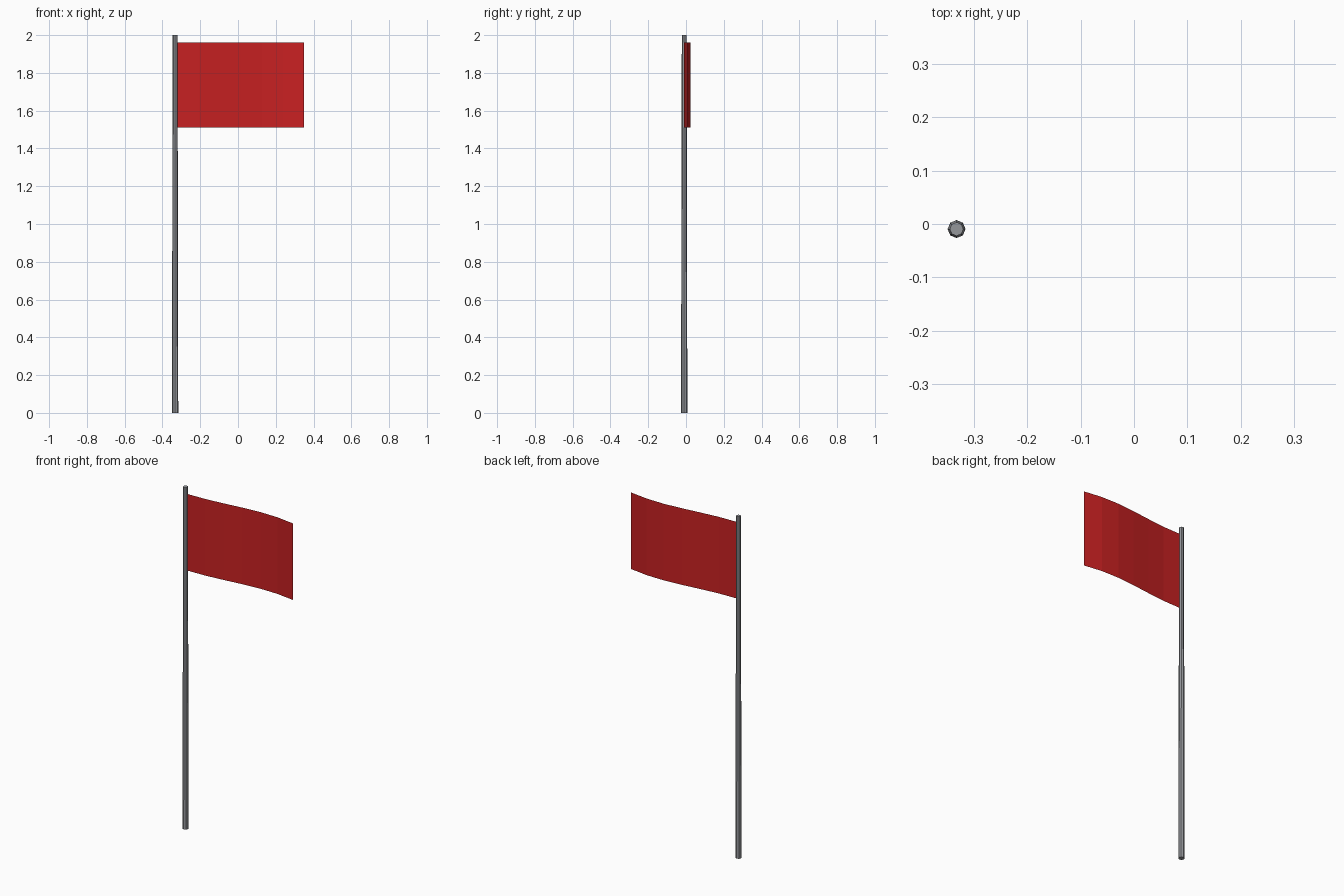
import bpy, bmesh

if "Cube" in bpy.data.objects:
    bpy.data.objects.remove(bpy.data.objects["Cube"])


def material(name, rgb):
    m = bpy.data.materials.new(name)
    m.diffuse_color = (*rgb, 1)
    m.use_nodes = True
    m.node_tree.nodes["Principled BSDF"].inputs["Base Color"].default_value = m.diffuse_color
    return m


steel = material("steel_grey", (0.30, 0.31, 0.33))
red = material("flag_red", (0.58, 0.015, 0.016))

# Slightly tapered eight-sided pole
bpy.ops.mesh.primitive_cone_add(vertices=8, radius1=0.0168, radius2=0.0128,
                                depth=2, location=(-0.333, -0.0095, 1))
pole = bpy.context.object
pole.name = "pole"
pole.data.materials.append(steel)

# Thin cloth: a gently waving edge extruded upwards
wave = [-0.0105, -0.008, 0.003, 0.016, 0.025, 0.0235, 0.008]
x0, x1, z0, z1 = -0.319, 0.35, 1.512, 1.96
bm = bmesh.new()
columns = []
for i, y in enumerate(wave):
    x = x0 + (x1 - x0) * i / (len(wave) - 1)
    columns.append([bm.verts.new((x, y, z)) for z in (z0, z1)])
for a, b in zip(columns, columns[1:]):
    bm.faces.new((a[0], b[0], b[1], a[1]))
mesh = bpy.data.meshes.new("flag_cloth")
bm.to_mesh(mesh)
bm.free()
mesh.materials.append(red)
flag = bpy.data.objects.new("flag_cloth", mesh)
bpy.context.collection.objects.link(flag)
